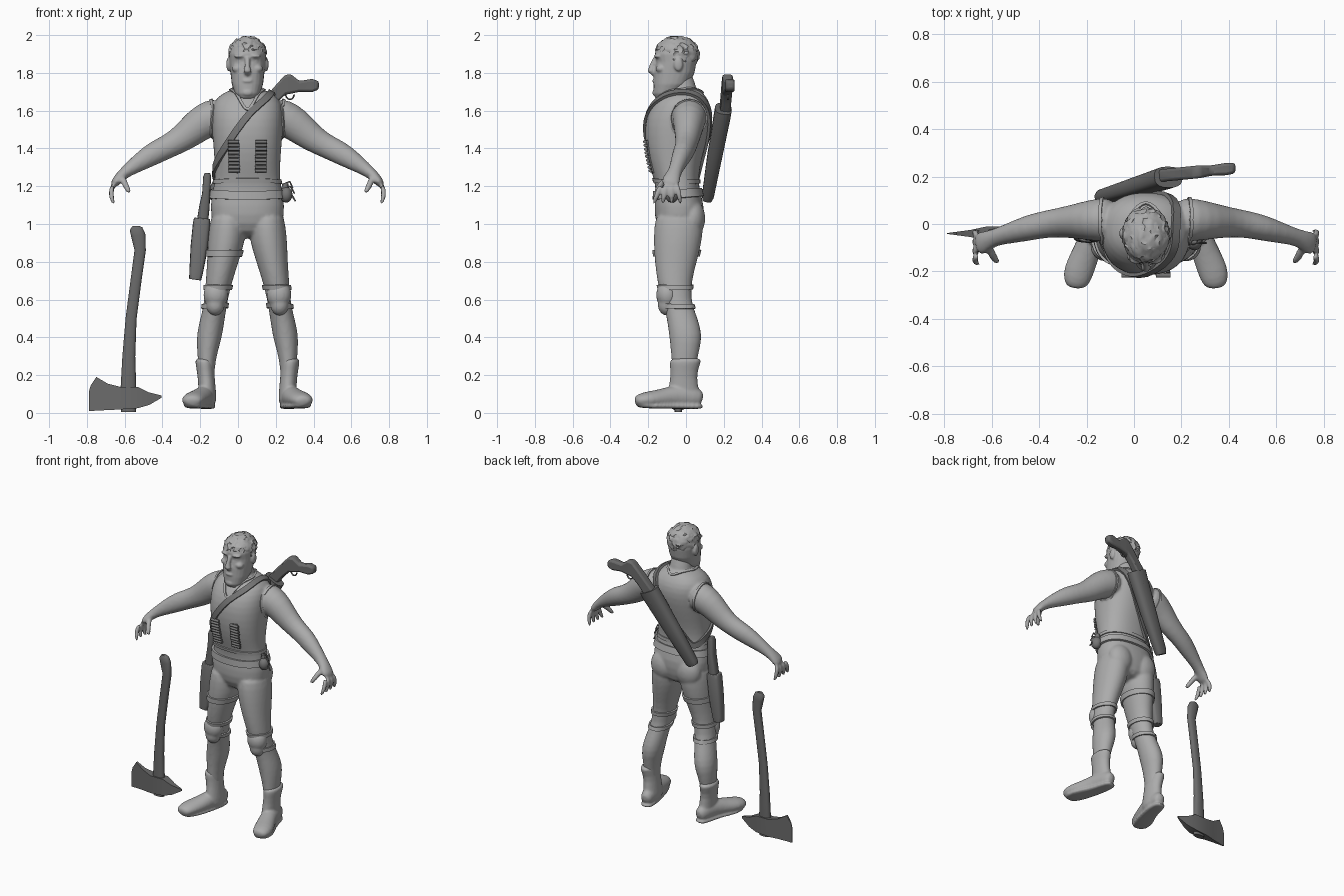
import bpy, bmesh, math, random
from mathutils import Vector, Matrix
from mathutils.bvhtree import BVHTree

random.seed(4)
cube = bpy.data.objects.get("Cube")
if cube:
    bpy.data.objects.remove(cube)

BODY_X = 0.05  # the figure stands slightly off centre
SIDES = (-1, 1)


def material(name, value):
    mat = bpy.data.materials.new(name)
    mat.use_nodes = True
    colour = (value, value, value, 1)
    mat.diffuse_color = colour
    mat.node_tree.nodes["Principled BSDF"].inputs["Base Color"].default_value = colour
    return mat


LIGHT = material("light grey", 0.41)
GEAR = material("gear grey", 0.18)
WEAPON = material("weapon grey", 0.145)


def loft(bm, rings, segments=16, power=2.0, flat=False, ref=(0, 1, 0)):
    """Closed tube through rings of (x, y, z, width radius, depth radius)."""
    centres = [Vector(r[:3]) for r in rings]
    last, loops = len(rings) - 1, []
    for i, ring in enumerate(rings):
        t = Vector((0, 0, 1)) if flat else (centres[min(i + 1, last)] - centres[max(i - 1, 0)]).normalized()
        v = Vector(ref)
        v = (v - t * v.dot(t)).normalized()
        u = v.cross(t)
        loop = []
        for k in range(segments):
            a = math.tau * k / segments
            c, s = math.cos(a), math.sin(a)
            c = math.copysign(abs(c) ** (2 / power), c)
            s = math.copysign(abs(s) ** (2 / power), s)
            loop.append(bm.verts.new(centres[i] + u * c * ring[3] + v * s * ring[4]))
        loops.append(loop)
    for a, b in zip(loops, loops[1:]):
        for k in range(segments):
            j = (k + 1) % segments
            bm.faces.new((a[k], a[j], b[j], b[k]))
    bm.faces.new(loops[0][::-1])
    bm.faces.new(loops[-1])


def stack(bm, rows, x=0.0, **options):
    """Horizontal rings from rows of (z, centre x, half width, front y, back y)."""
    side = x or 1
    rings = [(side * cx, (f + b) / 2, z, w, (b - f) / 2) for z, cx, w, f, b in rows]
    loft(bm, rings, flat=True, **options)


def ball(bm, centre, radii):
    shape = Matrix.Translation(centre) @ Matrix.Diagonal((*radii, 1))
    return bmesh.ops.create_uvsphere(bm, u_segments=20, v_segments=14, radius=1, matrix=shape)["verts"]


def slab(bm, columns, depth):
    """Plate from columns of (x, top z, bottom z, half thickness); depth gives y at x."""
    loops = []
    for x, top, low, half in columns:
        y = depth(x)
        corners = ((y - half, low), (y + half, low), (y + half, top), (y - half, top))
        loops.append([bm.verts.new((x, cy, cz)) for cy, cz in corners])
    for a, b in zip(loops, loops[1:]):
        for k in range(4):
            j = (k + 1) % 4
            bm.faces.new((a[k], a[j], b[j], b[k]))
    bm.faces.new(loops[0][::-1])
    bm.faces.new(loops[-1])


def finish(name, bm, mat, subdivide=0, voxel=0, smooth=0, bevel=0, x=BODY_X):
    bmesh.ops.recalc_face_normals(bm, faces=bm.faces)
    mesh = bpy.data.meshes.new(name)
    bm.to_mesh(mesh)
    bm.free()
    mesh.materials.append(mat)
    obj = bpy.data.objects.new(name, mesh)
    obj.location.x = x
    bpy.context.collection.objects.link(obj)
    bpy.ops.object.select_all(action="DESELECT")
    obj.select_set(True)
    bpy.context.view_layer.objects.active = obj
    bpy.ops.object.shade_smooth_by_angle(angle=math.radians(45))
    if bevel:
        mod = obj.modifiers.new("bevel", "BEVEL")
        mod.width, mod.segments = bevel, 2
    if subdivide:
        mod = obj.modifiers.new("subdivide", "SUBSURF")
        mod.levels = mod.render_levels = subdivide
    if voxel:
        mod = obj.modifiers.new("merge", "REMESH")
        mod.mode, mod.voxel_size, mod.use_smooth_shade = "VOXEL", voxel, True
    if smooth:
        mod = obj.modifiers.new("smooth", "SMOOTH")
        mod.factor, mod.iterations = 0.5, smooth
    return obj


# Body: torso, neck, legs, arms and hands merged into one skin
bm = bmesh.new()
stack(bm, [(0.92, 0, .12, -.11, .06), (1.0, 0, .19, -.165, .09), (1.1, 0, .2, -.17, .1),
           (1.18, 0, .182, -.157, .07), (1.25, 0, .173, -.175, .068), (1.33, 0, .175, -.2, .08),
           (1.42, 0, .182, -.217, .105), (1.52, 0, .19, -.22, .13), (1.6, 0, .19, -.2, .138),
           (1.66, 0, .175, -.16, .12), (1.7, 0, .12, -.12, .085), (1.72, 0, .06, -.08, .06)],
      segments=24, power=2.3)
loft(bm, [(0, .0, 1.64, .09, .08), (0, -.02, 1.72, .073, .073), (0, -.045, 1.82, .065, .07)])
for s in SIDES:
    stack(bm, [(1.08, .1, .09, -.16, .09), (.98, .105, .1, -.172, .095), (.9, .113, .1, -.174, .085),
               (.8, .13, .085, -.168, .06), (.7, .15, .072, -.155, .032), (.6, .166, .063, -.132, .027),
               (.53, .178, .064, -.108, .052), (.45, .195, .069, -.096, .08), (.38, .205, .067, -.087, .087),
               (.28, .217, .046, -.077, .057), (.15, .215, .04, -.07, .045)], x=s)
    ball(bm, (s * .095, .035, 1.03), (.09, .068, .1))
    loft(bm, [(s * .12, .02, 1.58, .09, .09), (s * .19, .018, 1.566, .1, .095), (s * .26, .014, 1.525, .092, .082),
              (s * .34, .008, 1.455, .075, .066), (s * .42, 0, 1.41, .063, .058), (s * .49, -.015, 1.378, .064, .056),
              (s * .57, -.038, 1.328, .05, .045), (s * .64, -.057, 1.28, .033, .035),
              (s * .68, -.075, 1.245, .028, .046), (s * .715, -.09, 1.2, .021, .055)])
    for o in (-.042, -.014, .014, .042):
        loft(bm, [(s * .71, -.09 + o, 1.21, .016, .016), (s * .728, -.095 + o * 1.4, 1.16, .015, .015),
                  (s * .705, -.1 + o * 1.7, 1.1, .013, .013)], segments=10)
    loft(bm, [(s * .665, -.09, 1.25, .02, .02), (s * .645, -.14, 1.205, .018, .018),
              (s * .622, -.165, 1.16, .014, .014)], segments=10, ref=(1, 0, 0))
body = finish("body", bm, LIGHT, subdivide=1, voxel=.009, smooth=4)

bpy.context.view_layer.update()
skin = BVHTree.FromObject(body, bpy.context.evaluated_depsgraph_get())


def strap(name, points, width, thick, mat, closed=True):
    """Band that follows the skin along control points."""
    pts, n = [Vector(p) for p in points], len(points)
    pick = (lambda i: pts[i % n]) if closed else (lambda i: pts[max(0, min(n - 1, i))])
    path = []
    for i in range(n if closed else n - 1):
        a, b, c, d = (pick(i + k) for k in (-1, 0, 1, 2))
        for f in (k / 6 for k in range(6)):
            path.append(b + (c - a) * f / 2 + (a * 2 - b * 5 + c * 4 - d) * f * f / 2
                        + (b * 3 - a - c * 3 + d) * f ** 3 / 2)
    hits = [skin.find_nearest(p)[:2] for p in path]
    bm, loops, count = bmesh.new(), [], len(hits)
    for i, (p, normal) in enumerate(hits):
        before = hits[i - 1][0] if closed or i else p
        after = hits[(i + 1) % count][0] if closed or i < count - 1 else p
        side = normal.cross(after - before).normalized() * width / 2
        low, high = p - normal * .008, p + normal * thick
        loops.append([bm.verts.new(v) for v in (low - side, low + side, high + side, high - side)])
    for i in range(count if closed else count - 1):
        a, b = loops[i], loops[(i + 1) % count]
        for k in range(4):
            j = (k + 1) % 4
            bm.faces.new((a[k], a[j], b[j], b[k]))
    if not closed:
        bm.faces.new(loops[0])
        bm.faces.new(loops[-1])
    return finish(name, bm, mat)


def hoop(cx, cy, z, rx, ry, dip=0.0):
    angles = [math.tau * k / 16 for k in range(16)]
    return [(cx + rx * math.cos(a), cy + ry * math.sin(a), z + dip * math.sin(a)) for a in angles]


# Vest trims and straps
strap("vest_hem", hoop(0, -.05, 1.225, .2, .15), .022, .007, LIGHT)
strap("belt", hoop(0, -.04, 1.165, .22, .16, .012), .045, .014, LIGHT)
strap("collar", [(0, -.2, 1.61), (.06, -.12, 1.69), (.09, -.02, 1.72), (0, .09, 1.7),
                 (-.09, -.02, 1.72), (-.06, -.12, 1.69)], .014, .008, LIGHT)
strap("thigh_strap", hoop(-.13, -.05, .845, .1, .13), .035, .01, LIGHT)
strap("sling", [(.14, 0, 1.72), (.11, -.14, 1.68), (.01, -.23, 1.59), (-.095, -.22, 1.447),
                (-.17, -.14, 1.33), (-.19, -.04, 1.27), (-.14, .08, 1.23), (0, .14, 1.4),
                (.1, .16, 1.58), (.145, .1, 1.69)], .036, .014, GEAR)
for s, tag in zip(SIDES, ("right", "left")):
    rim = [(s * (.185 + .012 * math.sin(a)), .018 + .1 * math.cos(a), 1.57 + .107 * math.sin(a))
           for a in (math.tau * k / 12 for k in range(12))]
    strap(tag + "_armhole_trim", rim, .014, .007, LIGHT)
    for place, z in (("upper", .665), ("lower", .565)):
        strap(f"{tag}_{place}_knee_strap", hoop(s * .165, -.05, z, .08, .1), .025, .01, LIGHT)

    # Knee pad
    bm = bmesh.new()
    ball(bm, (s * .167, -.098, .625), (.066, .06, .075))
    ball(bm, (s * .17, -.1, .575), (.05, .05, .06))
    finish(tag + "_knee_pad", bm, LIGHT, voxel=.009, smooth=2)

    # Boot with flared cuff and sole
    bm = bmesh.new()
    stack(bm, [(.295, .228, .053, -.09, .095), (.26, .226, .05, -.088, .075), (.19, .218, .045, -.082, .055),
               (.1, .212, .048, -.1, .075), (.035, .207, .046, -.1, .088)], x=s)
    loft(bm, [(s * .205, .09, .07, .03, .035), (s * .21, .05, .085, .047, .06), (s * .225, -.05, .088, .053, .064),
              (s * .255, -.13, .076, .06, .05), (s * .285, -.2, .07, .066, .045),
              (s * .295, -.25, .066, .055, .035), (s * .297, -.272, .06, .03, .02)], ref=(0, 0, 1))
    loft(bm, [(s * .205, .095, .034, .035, .013), (s * .213, .03, .034, .05, .014), (s * .235, -.08, .036, .052, .014),
              (s * .28, -.18, .036, .068, .014), (s * .297, -.268, .042, .04, .013)], power=3, ref=(0, 0, 1))
    finish(tag + "_boot", bm, LIGHT, subdivide=1, voxel=.008, smooth=2)

    # Shell carrier on the chest
    x = s * .083
    strap(tag + "_shell_band", [(x, -.25, z) for z in (1.25, 1.31, 1.38, 1.45)], .034, .006, GEAR, closed=False)
    bm = bmesh.new()
    for k in range(9):
        p, normal, *_ = skin.find_nearest(Vector((x, -.25, 1.265 + k * .021)))
        p = p + normal * .012
        loft(bm, [(p.x + e, p.y, p.z, .0085, .0105) for e in (-.03, .03)], segments=10)
    finish(tag + "_shells", bm, GEAR)

# Head with nose, brows, cheeks, lips, chin and ears
bm = bmesh.new()
stack(bm, [(1.665, 0, .04, -.16, -.09), (1.69, 0, .065, -.172, -.04), (1.74, 0, .083, -.172, .015),
           (1.8, 0, .09, -.17, .045), (1.86, 0, .096, -.158, .056), (1.9, 0, .097, -.166, .057),
           (1.945, 0, .088, -.15, .048), (1.975, 0, .06, -.115, .02), (1.988, 0, .03, -.08, -.01)],
      segments=24, power=2.2)
loft(bm, [(0, -.158, 1.88, .014, .014), (0, -.176, 1.84, .013, .016), (0, -.185, 1.812, .021, .02),
          (0, -.168, 1.795, .016, .014)], segments=12)
ball(bm, (0, -.165, 1.757), (.029, .014, .011))
ball(bm, (0, -.158, 1.695), (.032, .02, .021))
for s in SIDES:
    ball(bm, (s * .038, -.148, 1.889), (.034, .022, .011))
    ball(bm, (s * .037, -.136, 1.86), (.016, .016, .011))
    ball(bm, (s * .052, -.132, 1.822), (.03, .028, .022))
    ball(bm, (s * .1, -.04, 1.845), (.012, .024, .037))
finish("head", bm, LIGHT, voxel=.006, smooth=2)

# Tousled short hair
bm = bmesh.new()
hair = bmesh.ops.create_icosphere(bm, subdivisions=4, radius=1,
                                  matrix=Matrix.Translation((0, -.047, 1.9)) @ Matrix.Diagonal((.1, .115, .094, 1)))
for v in hair["verts"]:
    v.co += (v.co - Vector((0, -.047, 1.9))).normalized() * random.uniform(-.006, .007)
    if v.co.y < -.07 and v.co.z < 1.91:
        v.co.y = -.07
finish("hair", bm, LIGHT)

# Hip pouch with cords
bm = bmesh.new()
ball(bm, (.205, -.075, 1.155), (.033, .036, .042))
loft(bm, [(.2, -.07, 1.18, .02, .02), (.2, -.07, 1.215, .017, .017)], segments=12)
for dx, z in ((.04, 1.21), (.05, 1.18), (.055, 1.14)):
    loft(bm, [(.19, -.08, 1.21, .005, .005), (.2 + dx * .6, -.08, z + .015, .005, .005),
              (.2 + dx, -.08, z - .02, .004, .004)], segments=6)
finish("hip_pouch", bm, GEAR)

# Thigh holster and sidearm
bm = bmesh.new()
loft(bm, [(-.277, -.04, .705, .032, .03), (-.272, -.04, .74, .036, .034), (-.255, -.04, .88, .046, .038),
          (-.243, -.04, 1.0, .046, .04), (-.24, -.04, 1.03, .043, .036)], power=3.2)
finish("holster", bm, GEAR, bevel=.004)
bm = bmesh.new()
loft(bm, [(-.24, -.04, 1.0, .03, .03), (-.228, -.04, 1.09, .028, .03), (-.219, -.045, 1.16, .021, .03),
          (-.213, -.05, 1.25, .021, .026), (-.211, -.05, 1.27, .015, .02)], power=3)
finish("sidearm", bm, WEAPON, bevel=.003)

# Back scabbard and the long gun inside it
bm = bmesh.new()
loft(bm, [(-.135, .112, 1.13, .035, .026), (-.125, .116, 1.15, .042, .032), (.0, .152, 1.36, .055, .04),
          (.13, .193, 1.58, .066, .045), (.145, .198, 1.61, .066, .045)], segments=20, power=2.6)
finish("scabbard", bm, WEAPON, x=0)
bm = bmesh.new()
slab(bm, [(.1, 1.62, 1.5, .026), (.2, 1.735, 1.635, .027), (.25, 1.79, 1.685, .027), (.28, 1.793, 1.69, .027),
          (.325, 1.757, 1.7, .022), (.39, 1.768, 1.698, .026), (.428, 1.757, 1.712, .022)],
     lambda x: .205 + .1 * (x - .12))
finish("long_gun", bm, WEAPON, bevel=.012, x=0)
bm = bmesh.new()
guard = [(.275 + .022 * math.cos(a), .222, 1.685 + .025 * math.sin(a), .004, .006)
         for a in (math.pi + math.pi * k / 8 for k in range(9))]
loft(bm, guard, segments=8)
finish("trigger_guard", bm, WEAPON, x=0)

# Standing axe
bm = bmesh.new()
loft(bm, [(-.58, -.04, .005, .04, .02), (-.58, -.04, .14, .041, .022), (-.578, -.04, .3, .034, .021),
          (-.566, -.04, .5, .029, .02), (-.54, -.04, .7, .029, .02), (-.518, -.04, .86, .03, .02),
          (-.528, -.04, .94, .038, .022), (-.54, -.04, .975, .034, .02), (-.54, -.04, .99, .018, .012)],
     segments=16, power=2.4)
finish("axe_handle", bm, WEAPON, x=0)
bm = bmesh.new()
slab(bm, [(-.79, .11, .01, .002), (-.78, .145, .01, .003), (-.75, .19, .012, .007), (-.69, .155, .015, .015),
          (-.625, .138, .018, .029), (-.53, .138, .025, .029), (-.47, .108, .042, .018), (-.405, .092, .08, .004)],
     lambda x: -.04)
finish("axe_head", bm, WEAPON, x=0)
